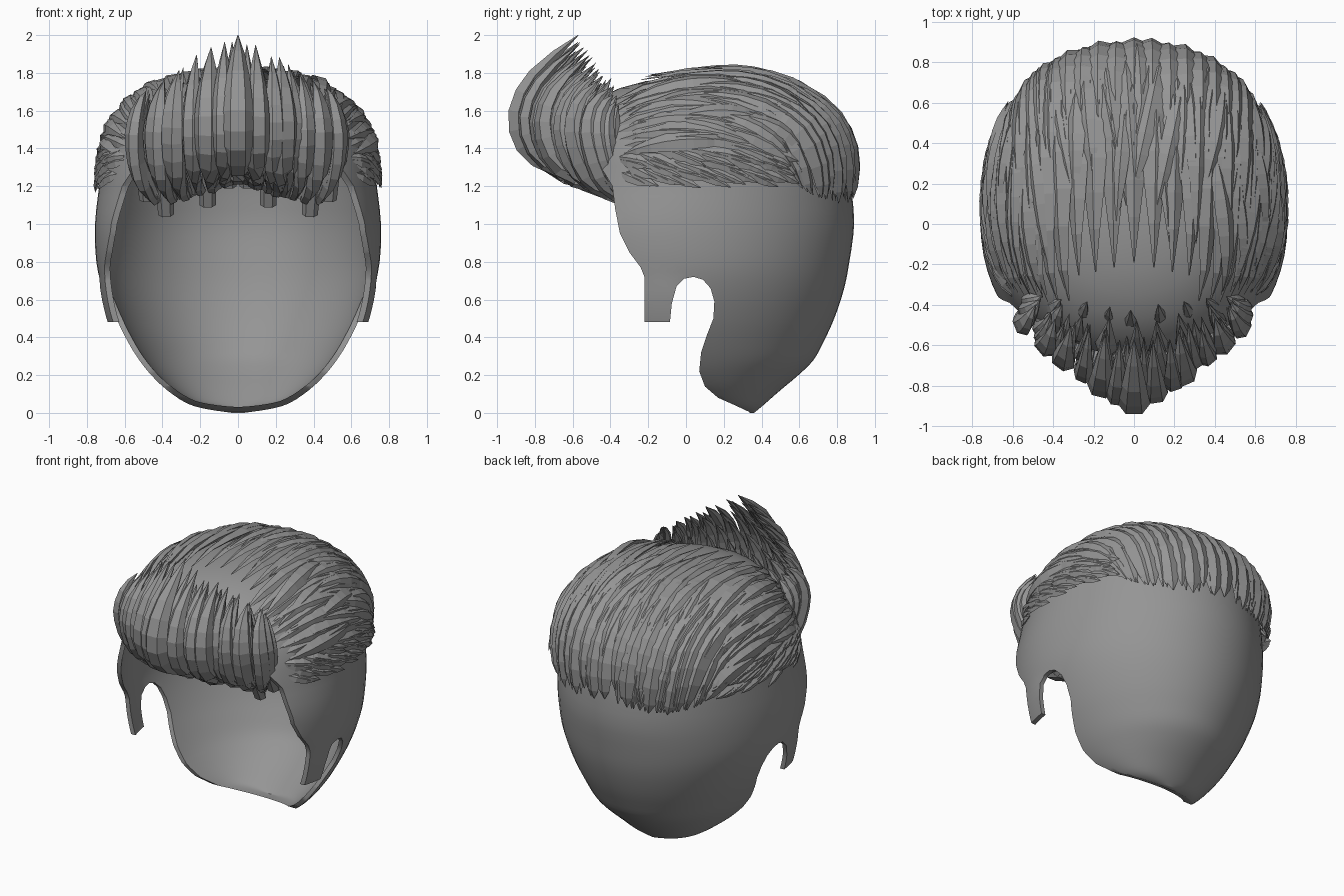
import bpy, bmesh, math, random
from mathutils import Vector

if "Cube" in bpy.data.objects:
    bpy.data.objects.remove(bpy.data.objects["Cube"])

random.seed(4)
hair = bpy.data.materials.new("hair_grey")
hair.diffuse_color = (0.3, 0.3, 0.3, 1)
hair.use_nodes = True
hair.node_tree.nodes["Principled BSDF"].inputs["Base Color"].default_value = hair.diffuse_color
CENTRE = Vector((0, 0.08, 1.2))


def make_object(name, bm):
    bmesh.ops.recalc_face_normals(bm, faces=bm.faces)
    me = bpy.data.meshes.new(name)
    bm.to_mesh(me)
    bm.free()
    me.materials.append(hair)
    ob = bpy.data.objects.new(name, me)
    bpy.context.collection.objects.link(ob)
    return ob


def curve_point(pts, t):
    """Catmull-Rom point at t in 0..1"""
    n = len(pts) - 1
    i = min(int(t * n), n - 1)
    u = t * n - i
    a, b, c, d = (Vector(pts[min(max(j, 0), n)]) for j in range(i - 1, i + 3))
    return 0.5 * (2 * b + (c - a) * u + (2 * a - 5 * b + 4 * c - d) * u * u
                  + (3 * b - a - 3 * c + d) * u ** 3)


def on_dome(p, lift=0.0):
    """Push a point radially onto the rounded hair dome"""
    d = Vector(p) - CENTRE
    depth = 0.82 if d.y > 0 else 0.72
    height = 0.625 if d.z > 0 else 1.0
    f = abs(d.x / 0.745) ** 2.2 + abs(d.y / depth) ** 2.2
    f = f ** (2.4 / 2.2) + abs(d.z / height) ** 2.4
    return CENTRE + d * (f ** (-1 / 2.4) + lift)


def strand(bm, pts, ups, widths, thick, sides=4):
    """Loft a faceted lock of hair along pts"""
    rings = []
    for i, p in enumerate(pts):
        tan = (pts[min(i + 1, len(pts) - 1)] - pts[max(i - 1, 0)]).normalized()
        side = tan.cross(ups[i]).normalized()
        up = side.cross(tan)
        ring = []
        for k in range(sides):
            a = 2 * math.pi * k / sides
            ring.append(bm.verts.new(p + side * math.cos(a) * widths[i] / 2
                                     + up * math.sin(a) * widths[i] * thick))
        rings.append(ring)
    for r, q in zip(rings, rings[1:]):
        for k in range(sides):
            j = (k + 1) % sides
            bm.faces.new((r[k], r[j], q[j], q[k]))
    bm.faces.new(rings[0][::-1])
    bm.faces.new(rings[-1])


# ---- scalp shell: stacked rings (z, half width, centre y, back y, front y)
levels = [(0, .03, .34, .36, .31), (.02, .17, .28, .385, .15), (.05, .27, .22, .42, .0),
          (.12, .375, .13, .50, -.2), (.2, .46, .06, .595, -.4), (.28, .525, .03, .675, -.52),
          (.38, .59, .01, .73, -.62), (.5, .655, 0, .785, -.7), (.65, .715, 0, .835, -.74),
          (.8, .75, 0, .865, -.77), (1.0, .757, 0, .89, -.78), (1.2, .735, .04, .875, -.74)]
fine = [curve_point(levels, i / 33) for i in range(34)]
for k in range(1, 9):
    h = math.sin(k / 8 * 1.5)
    s = (1 - h ** 2.4) ** (1 / 2.4)
    fine.append((1.2 + .575 * h, .72 * s + .015 * (1 - h), .04, .04 + .82 * s, .04 - .74 * s))
bm = bmesh.new()
SEG = 64
rings = []
for z, w, yc, yb, yf in fine:
    ring = []
    for k in range(SEG):
        a = 2 * math.pi * k / SEG
        c = math.cos(a)
        ring.append(bm.verts.new((w * math.sin(a), yc + c * (yb - yc if c > 0 else yc - yf), z)))
    rings.append(ring)
for r, q in zip(rings, rings[1:]):
    for k in range(SEG):
        bm.faces.new((r[k], r[(k + 1) % SEG], q[(k + 1) % SEG], q[k]))
bm.faces.new(rings[0][::-1])
bm.faces.new(rings[-1])
scalp = make_object("scalp_shell", bm)

# ---- face opening with sideburn and ear notch, cut sideways through the shell
outline = [(-1.2, 1.45), (-.55, 1.45), (-.45, 1.3), (-.39, 1.2), (-.375, 1.08), (-.35, .95),
           (-.3, .85), (-.24, .77), (-.22, .72), (-.22, .48), (-.085, .48), (-.075, .58),
           (-.05, .67), (-.01, .71), (.04, .72), (.09, .705), (.13, .66), (.15, .59),
           (.145, .5), (.11, .41), (.08, .32), (.07, .22), (.1, .14), (.17, .08), (.26, .04),
           (.335, .005), (.335, -.2), (-1.2, -.2)]
bm = bmesh.new()
face = bm.faces.new([bm.verts.new((-1, y, z)) for y, z in outline])
ext = bmesh.ops.extrude_face_region(bm, geom=[face])
bmesh.ops.translate(bm, vec=(2, 0, 0),
                    verts=[v for v in ext["geom"] if isinstance(v, bmesh.types.BMVert)])
cutter = make_object("face_opening_cutter", bm)
cutter.hide_render = True
bpy.context.view_layer.objects.active = scalp
scalp.select_set(True)
solid = scalp.modifiers.new("thickness", "SOLIDIFY")
solid.thickness = 0.028
cut = scalp.modifiers.new("opening", "BOOLEAN")
cut.object = cutter
cut.solver = "EXACT"
for m in ("thickness", "opening"):
    bpy.ops.object.modifier_apply(modifier=m)
bpy.data.objects.remove(cutter)
for v in scalp.data.vertices:  # sideburns hang straighter than the skull
    if v.co.y < -.04 and v.co.z < .73:
        v.co.x += math.copysign((.73 - v.co.z) * .2, v.co.x)
bpy.ops.object.shade_smooth_by_angle(angle=math.radians(40))

# ---- swept locks: guide lines at the temple, mid side and crown
temple = [(.60, -.40, 1.36), (.72, -.1, 1.40), (.76, .2, 1.38), (.72, .45, 1.32), (.66, .62, 1.24)]
middle = [(.44, -.40, 1.60), (.50, -.05, 1.70), (.52, .3, 1.69), (.50, .62, 1.5), (.46, .74, 1.13)]
crown = [(0, -.33, 1.75), (0, .1, 1.84), (0, .5, 1.78), (0, .85, 1.5), (0, .87, 1.16)]


def swept_lock(bm, s, t0, t1, width, lift, sign, drift=0.0):
    pts, ups, widths = [], [], []
    n = 9
    for i in range(n):
        u = i / (n - 1)
        t = t0 + (t1 - t0) * u
        q = s + drift * (u - .5)
        a, b, c = (curve_point(g, t) for g in (temple, middle, crown))
        p = a * (2 * (q - .5) * (q - 1)) + b * (4 * q * (1 - q)) + c * (2 * q * (q - .5))
        p = on_dome(p, lift * math.sin(math.pi * min(u * .9 + .1, 1)) - .015)
        p.x *= sign
        pts.append(p)
        ups.append((p - CENTRE).normalized())
        widths.append(width * max(.04, math.sin(math.pi * u ** 1.2) ** .7 if 0 < u < 1 else .04))
    strand(bm, pts, ups, widths, .22)


bm = bmesh.new()
for sign in (1, -1):
    for i in range(13):  # covering layer
        s = i / 12
        swept_lock(bm, s, .0 if s < .75 else .1, 1, .15, 0, sign)
    for i in range(42):  # loose layer
        s = (i + random.random()) / 42
        start = random.uniform(0.02 if s < .7 else .15, .5)
        end = min(1.0, start + random.uniform(.4, .7))
        swept_lock(bm, s, start, end, random.uniform(.075, .12), random.uniform(.005, .035),
                   sign, random.uniform(-.14, .14))
    for i in range(9):  # nape ends
        swept_lock(bm, .45 + .55 * i / 8, .5, random.uniform(.93, 1.03), .14, .025, sign)
make_object("swept_back_locks", bm)

# ---- short jagged locks along the temples
bm = bmesh.new()
for sign in (1, -1):
    for row in range(3):
        for i in range(14):
            y = -.40 + .064 * i + random.uniform(-.03, .03)
            z = 1.39 - .05 * row + random.uniform(-.02, .02)
            drop = random.uniform(.05, .10)
            pts = []
            for u in (0, .35, .7, 1):
                p = on_dome((.7, y + .22 * u, z - drop * u), -.01 + .03 * u)
                p.x *= sign
                pts.append(p)
            strand(bm, pts, [Vector((sign, 0, .2))] * 4, [.02, .065, .05, .003], .25)
make_object("temple_locks", bm)

# ---- front quiff: thick locks that rise forward and curl up to points
mid_path = [(-.40, 1.24), (-.64, 1.28), (-.81, 1.37), (-.885, 1.5), (-.87, 1.66), (-.77, 1.82), (-.57, 2.0)]
end_path = [(-.33, 1.13), (-.41, 1.19), (-.46, 1.28), (-.50, 1.42), (-.51, 1.53), (-.48, 1.64), (-.40, 1.72)]


def quiff_lock(bm, a, scale, width, tip):
    s = abs(a) ** 1.3
    path = []
    for i, ((y0, z0), (y1, z1)) in enumerate(zip(mid_path, end_path)):
        y, z = y0 + (y1 - y0) * s, z0 + (z1 - z0) * s
        z -= .1 * abs(a) * (1 - abs(a)) * max(0, 1 - i / 3)
        if i > 0:
            y, z = -.33 + (y + .33) * scale, 1.45 + (z - 1.45) * (scale * .5 + .5)
        spread = .42 + .09 * math.sin(i / 6 * math.pi) + .05 * i / 6
        path.append((a * spread, y, z))
    n = 11
    pts = [curve_point(path, i / (n - 1) * tip) for i in range(n)]
    ups = [Vector((p.x * .8, p.y + .3, .12)).normalized() for p in pts]
    shape = [.6, .65, .8, .95, 1, 1, 1, .9, .75, .45, .03]
    strand(bm, pts, ups, [width * k for k in shape], .38, 6)


bm = bmesh.new()
for scale, count, width in ((1, 13, .125), (.93, 16, .09), (.78, 12, .11), (.55, 9, .11), (.3, 9, .1)):
    for i in range(count):
        a = -1 + 2 * i / (count - 1)
        middle_lock = scale == 1 and i == count // 2
        jitter = 0 if middle_lock else random.uniform(-.04, .04)
        quiff_lock(bm, a + jitter, scale, width * (1.3 if middle_lock else random.uniform(.8, 1.15)),
                   1 if middle_lock else random.uniform(.92, 1.0))
# blunt roots showing under the hairline
for x, z in ((.38, 1.03), (.16, 1.08), (.27, 1.13), (.48, 1.11), (.05, 1.18)):
    for sign in (1, -1):
        pts = [Vector((sign * x, -.3, z + .02)), Vector((sign * x * 1.02, -.36, z + .14)),
               Vector((sign * x * 1.05, -.42, z + .25))]
        strand(bm, pts, [Vector((0, -1, 0))] * 3, [.085, .095, .1], .4, 6)
make_object("front_quiff", bm)
